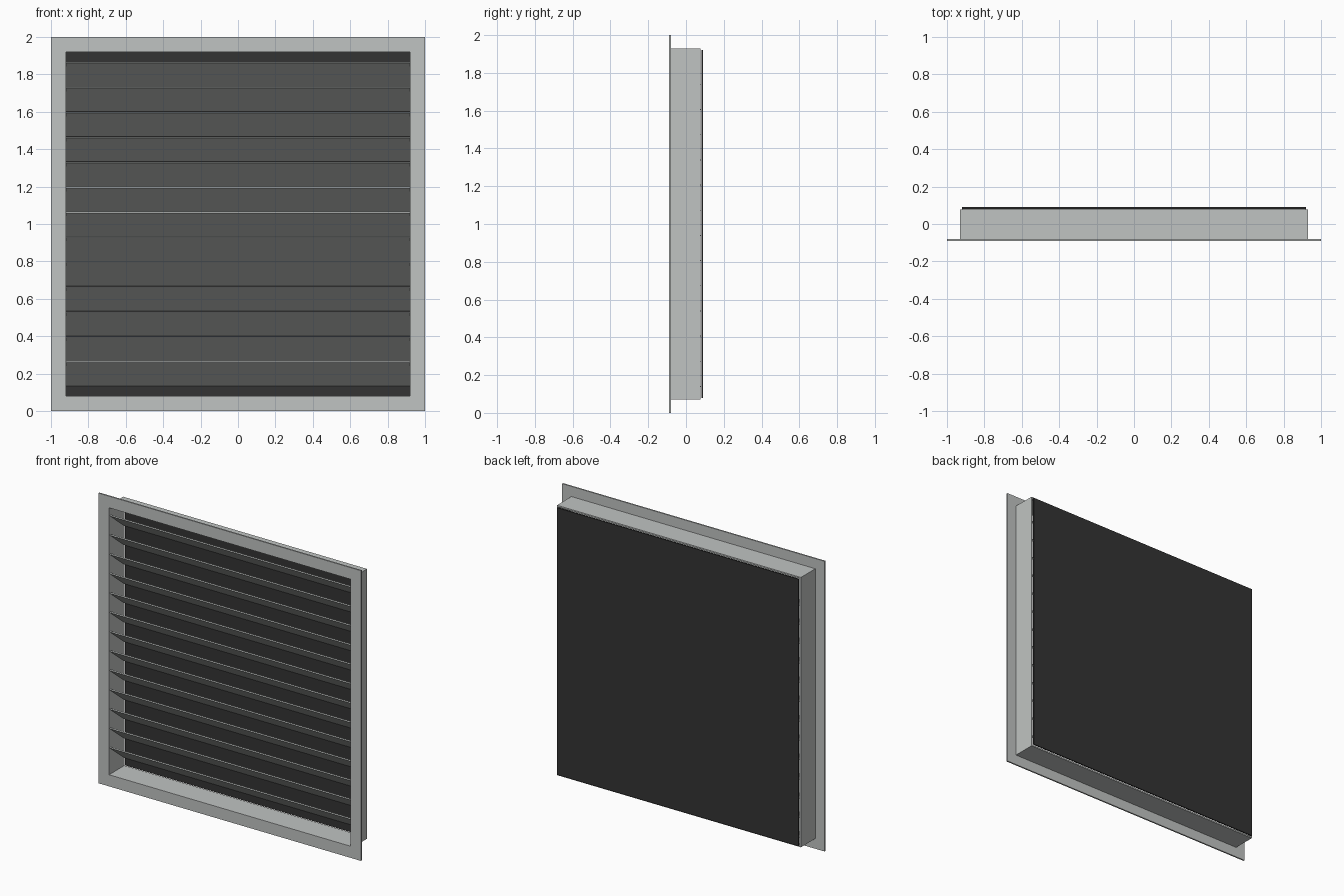
import bpy, bmesh, math
from mathutils import Matrix, Vector

if "Cube" in bpy.data.objects:
    bpy.data.objects.remove(bpy.data.objects["Cube"])


def material(name, rgb):
    m = bpy.data.materials.new(name)
    m.diffuse_color = (*rgb, 1)
    m.use_nodes = True
    m.node_tree.nodes["Principled BSDF"].inputs["Base Color"].default_value = m.diffuse_color
    return m


METAL = material("light grey metal", (0.53, 0.55, 0.54))
DARK = material("dark screen", (0.034, 0.034, 0.034))
MID_Z = 1.0


def add_object(name, bm, mat):
    bmesh.ops.recalc_face_normals(bm, faces=bm.faces)
    mesh = bpy.data.meshes.new(name)
    bm.to_mesh(mesh)
    bm.free()
    mesh.materials.append(mat)
    ob = bpy.data.objects.new(name, mesh)
    bpy.context.collection.objects.link(ob)
    return ob


def box(name, size, centre, mat, tilt=0.0):
    bm = bmesh.new()
    m = (Matrix.Translation(centre) @ Matrix.Rotation(tilt, 4, 'X')
         @ Matrix.Diagonal((*size, 1)))
    bmesh.ops.create_cube(bm, size=1, matrix=m)
    return add_object(name, bm, mat)


def square_ring(name, outer, inner, y0, y1, mat):
    """Square tube along y, with half-widths outer and inner."""
    bm = bmesh.new()
    corners = [(-1, -1), (1, -1), (1, 1), (-1, 1)]
    loops = [[bm.verts.new((sx * r, y, MID_Z + sz * r)) for sx, sz in corners]
             for r, y in ((outer, y0), (outer, y1), (inner, y1), (inner, y0))]
    for k in range(4):
        a, b = loops[k], loops[(k + 1) % 4]
        for i in range(4):
            j = (i + 1) % 4
            bm.faces.new((a[i], a[j], b[j], b[i]))
    return add_object(name, bm, mat)


# Front flange and the sleeve behind it
square_ring("front_flange", 1.0, 0.92, -0.09, -0.08, METAL)
square_ring("wall_sleeve", 0.93, 0.92, -0.08, 0.077, METAL)

# Sloping blades, front edge high and back edge low
COUNT, PITCH = 13, 0.1333
for i in range(COUNT):
    z = MID_Z + (i - (COUNT - 1) / 2) * PITCH
    box(f"louver_blade_{i + 1}", (1.84, 0.20, 0.008), Vector((0, 0, z)),
        METAL, tilt=-math.radians(39))

# Dark screen closing the back
box("back_screen", (1.84, 0.009, 1.84), Vector((0, 0.0855, MID_Z)), DARK)
